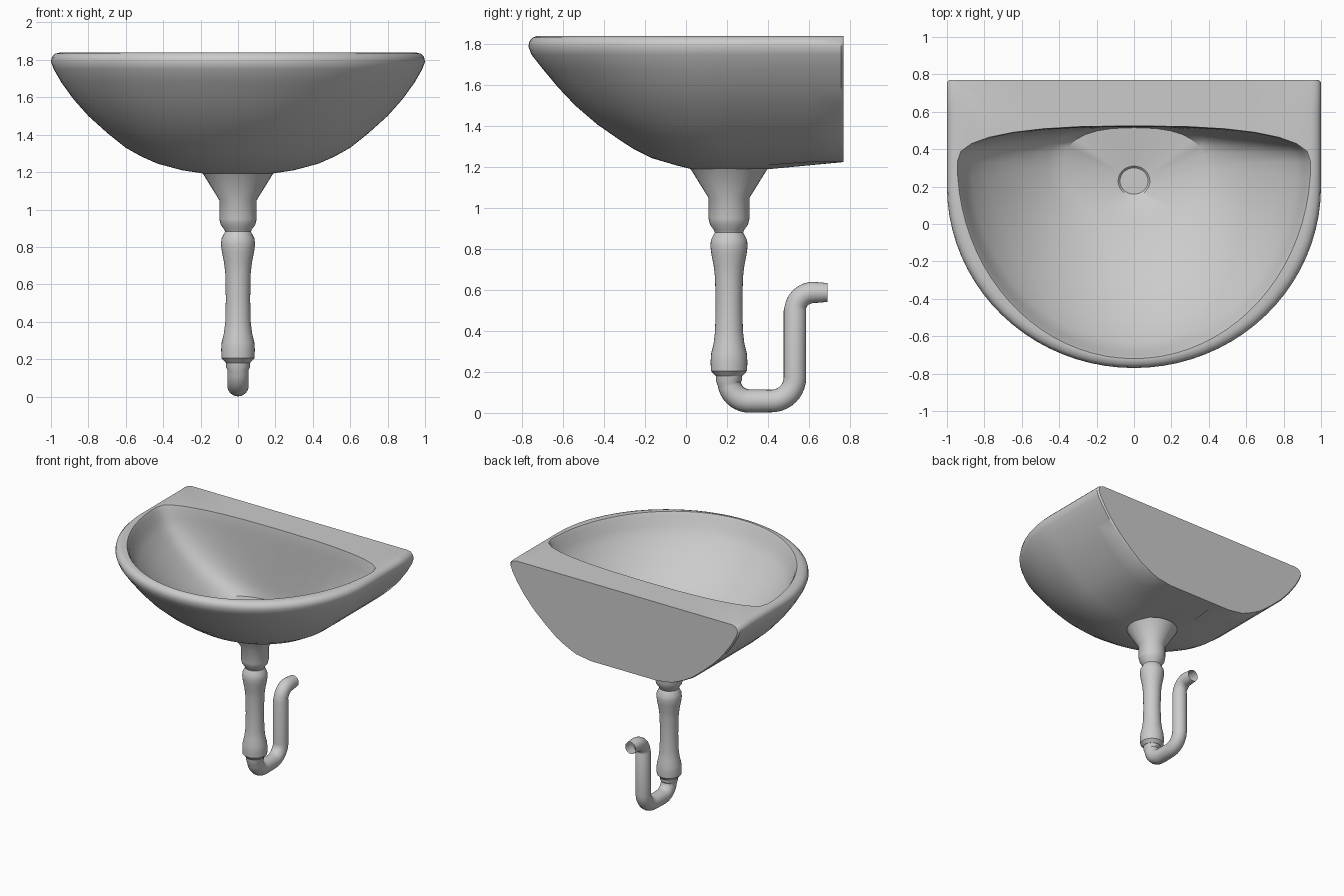
import bpy, bmesh
from math import sin, cos, pi
from mathutils import Vector

if "Cube" in bpy.data.objects:
    bpy.data.objects.remove(bpy.data.objects["Cube"])


def loft(name, rings, cap_start=True, cap_end=True):
    """Skin a list of equally long closed rings into one mesh object."""
    bm = bmesh.new()
    rows = [[bm.verts.new(p) for p in ring] for ring in rings]
    n = len(rows[0])
    for a, b in zip(rows, rows[1:]):
        for i in range(n):
            j = (i + 1) % n
            bm.faces.new((a[i], a[j], b[j], b[i]))
    if cap_start:
        bm.faces.new(rows[0])
    if cap_end:
        bm.faces.new(rows[-1])
    bmesh.ops.recalc_face_normals(bm, faces=bm.faces)
    me = bpy.data.meshes.new(name)
    bm.to_mesh(me)
    bm.free()
    ob = bpy.data.objects.new(name, me)
    bpy.context.collection.objects.link(ob)
    return ob


N, M = 41, 13   # points on the front arc / along the back


def front_arc(rx, ry, yc):
    return [(rx * cos(pi * i / (N - 1)), yc - ry * sin(pi * i / (N - 1))) for i in range(N)]


def outer_ring(z, rx, front_y):
    # half ellipse in front, straight sides and flat back behind
    right = [(rx, .4), (rx, .6), (rx, .757), (rx - .012, .77)]
    across = [(t * rx, .77) for t in (-.7, -.35, 0, .35, .7)]
    pts = front_arc(rx, .2 - front_y, .2)
    pts += [(-x, y) for x, y in right] + across + right[::-1]
    # underside rises slightly toward the wall
    return [(x, y, max(z, 1.19 + .035 * min(max((y - .4) / .2, 0), 1))) for x, y in pts]


def inner_ring(z, rx, front_y, yc, back_y, p=.8):
    # half ellipse in front, flattened superellipse behind
    pts = front_arc(rx, yc - front_y, yc)
    for k in range(1, M + 1):
        c, s = cos(pi * k / (M + 1)), sin(pi * k / (M + 1))
        x = rx * abs(c) ** p * (1 if c > 0 else -1)
        pts.append((-x, yc + (back_y - yc) * s ** p))
    return [(x, y, z) for x, y in pts]


# basin: outside from bottom to rim, then inside down to the drain
outer = [(1.19, .17, .03), (1.21, .30, -.05), (1.245, .43, -.17), (1.285, .52, -.25),
         (1.33, .60, -.32), (1.41, .70, -.435), (1.5, .80, -.54), (1.59, .88, -.625),
         (1.68, .945, -.70), (1.75, .985, -.755), (1.79, 1.0, -.77), (1.815, .995, -.765),
         (1.833, .978, -.75), (1.84, .95, -.728)]
inner = [(1.84, .945, -.72, .33, .525), (1.815, .93, -.705, .33, .522), (1.75, .91, -.68, .33, .52),
         (1.68, .87, -.63, .33, .52), (1.58, .79, -.53, .33, .52), (1.48, .69, -.41, .33, .52),
         (1.38, .57, -.25, .32, .52), (1.31, .46, -.09, .32, .52), (1.265, .38, .02, .31, .515)]
rings = [outer_ring(*r) for r in outer] + [inner_ring(*r) for r in inner]
rings += [inner_ring(1.235, .085, .15, .23, .31, 1), inner_ring(1.225, .075, .16, .23, .30, 1)]
loft("basin", rings)

# drain pipe: lathed flange, collar and tail piece
PY, S = .21, 32
profile = [(.19, 1.195), (.1, 1.05), (.1, .95), (.093, .92), (.075, .895), (.069, .882), (.075, .87),
           (.088, .845), (.091, .815), (.086, .775), (.075, .72), (.068, .66), (.065, .52),
           (.068, .4), (.075, .34), (.087, .29), (.09, .25), (.088, .205), (.065, .18)]
loft("drain_pipe", [[(r * cos(2 * pi * i / S), PY + r * sin(2 * pi * i / S), z) for i in range(S)]
                    for r, z in profile])


# trap: path with rounded corners swept by a round section
def rounded(corners, steps=10):
    path = [Vector(corners[0][:2])]
    for k in range(1, len(corners) - 1):
        c = Vector(corners[k][:2])
        a = (Vector(corners[k - 1][:2]) - c).normalized()
        b = (Vector(corners[k + 1][:2]) - c).normalized()
        r = corners[k][2]
        for i in range(steps + 1):
            t = pi / 2 * i / steps
            path.append(c + a * r * (1 - sin(t)) + b * r * (1 - cos(t)))
    return path + [Vector(corners[-1][:2])]


path = rounded([(PY, .21, 0), (PY, .058, .1), (.532, .058, .115), (.532, .588, .09), (.69, .588, 0)])
tube = []
for k, p in enumerate(path):
    d = (path[min(k + 1, len(path) - 1)] - path[max(k - 1, 0)]).normalized()
    r = .064 if k < 2 else .057 if k < 12 else .055 if k < 24 else .052 if k < 34 else .046
    tube.append([(r * cos(2 * pi * i / 24), p.x - d.y * r * sin(2 * pi * i / 24),
                  p.y + d.x * r * sin(2 * pi * i / 24)) for i in range(24)])
loft("trap_pipe", tube, cap_end=False)

# smooth shading with sharp rims
bpy.ops.object.select_all(action='SELECT')
bpy.context.view_layer.objects.active = bpy.data.objects["basin"]
bpy.ops.object.shade_smooth_by_angle(angle=.6)
